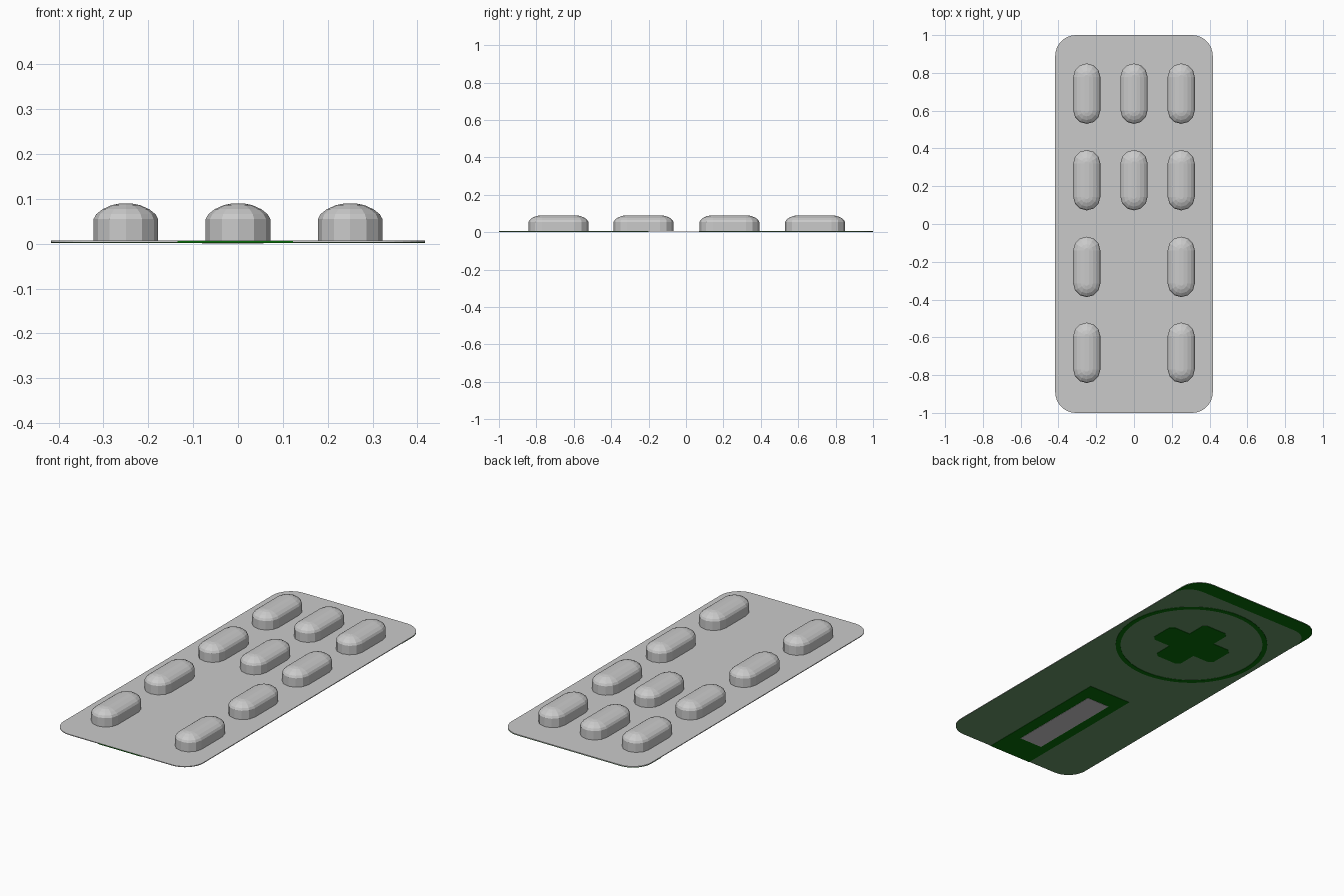
import bpy, bmesh, math

if "Cube" in bpy.data.objects:
    bpy.data.objects.remove(bpy.data.objects["Cube"])

def mat(name, r, g, b):
    m = bpy.data.materials.new(name)
    m.diffuse_color = (r, g, b, 1)
    m.use_nodes = True
    m.node_tree.nodes["Principled BSDF"].inputs["Base Color"].default_value = m.diffuse_color
    return m

silver = mat("silver_plastic", 0.59, 0.59, 0.59)
pale_green = mat("pale_green_foil", 0.14, 0.30, 0.14)
green = mat("green_print", 0.002, 0.155, 0.002)
label_grey = mat("label_grey", 0.60, 0.58, 0.60)

def finish(bm, name, mats):
    bmesh.ops.recalc_face_normals(bm, faces=bm.faces)
    me = bpy.data.meshes.new(name)
    bm.to_mesh(me)
    bm.free()
    for m in mats:
        me.materials.append(m)
    ob = bpy.data.objects.new(name, me)
    bpy.context.collection.objects.link(ob)
    return ob

def loft(name, rings, mats, under=None):
    """Stack closed rings of points and cap both ends."""
    bm = bmesh.new()
    vs = [[bm.verts.new(p) for p in r] for r in rings]
    n = len(rings[0])
    for a, b in zip(vs, vs[1:]):
        for i in range(n):
            bm.faces.new((a[i], a[(i + 1) % n], b[(i + 1) % n], b[i]))
    bottom = bm.faces.new(vs[0][::-1])
    bm.faces.new(vs[-1])
    if under is not None:
        bottom.material_index = under
    return finish(bm, name, mats)

def prism(name, pts, z0, z1, mats, under=None):
    return loft(name, [[(x, y, z) for x, y in pts] for z in (z0, z1)], mats, under)

def rounded_rect(hx, hy, r, seg, cx=0, cy=0):
    pts = []
    for k, (sx, sy) in enumerate(((1, 1), (-1, 1), (-1, -1), (1, -1))):
        for i in range(seg + 1):
            a = math.pi / 2 * (k + i / seg)
            pts.append((cx + sx * (hx - r) + r * math.cos(a),
                        cy + sy * (hy - r) + r * math.sin(a)))
    return pts

def rect(x0, x1, y0, y1):
    return [(x0, y0), (x1, y0), (x1, y1), (x0, y1)]

# backing sheet: silver above, pale green below
HX, R = 0.417, 0.11
prism("backing_sheet", rounded_rect(HX, 1, R, 8), 0.003, 0.007, [silver, pale_green], 1)

# capsule pockets: stadium rings shrinking into a dome
def stadium(cx, cy, inset, z):
    r, half, pts = 0.072 - inset, 0.088, []
    for end in (0, 1):
        for i in range(7):
            a = math.pi * (end + i / 6)
            pts.append((cx + r * math.cos(a), cy + (half, -half)[end] + r * math.sin(a), z))
    return pts

profile = [(0, 0.005), (0, 0.055), (0.006, 0.066), (0.020, 0.077), (0.040, 0.086), (0.060, 0.090)]
for row, y in enumerate((0.69, 0.232, -0.227, -0.682)):
    for x in (-0.25, 0, 0.25):
        if x == 0 and row > 1:
            continue
        loft("capsule_pocket", [stadium(x, y, i, z) for i, z in profile], [silver])

# printed band and its grey label on the underside
prism("printed_band", rect(-0.135, 0.123, -1.0, -0.20), 0.0012, 0.0032, [green])
prism("band_front_edge", rect(-0.135, 0.123, -1.0005, -0.995), 0.0012, 0.006, [green])
prism("grey_label", rect(-0.08, 0.057, -0.84, -0.30), 0, 0.0014, [label_grey])

# printed end strip with concave inner corners
f, inner = 0.11, 0.915
outer = [p for p in rounded_rect(HX, 1, R, 8) if p[1] > 0.5]
strip = list(outer)
for i in range(9):
    a = math.pi - math.pi / 2 * i / 8
    strip.append((-HX + f + f * math.cos(a), inner - f + f * math.sin(a)))
for i in range(9):
    a = math.pi / 2 - math.pi / 2 * i / 8
    strip.append((HX - f + f * math.cos(a), inner - f + f * math.sin(a)))
prism("printed_end_strip", strip, 0.0012, 0.0032, [green])

# printed cross with clipped corners
CY, L, W, C = 0.46, 0.20, 0.08, 0.02
arm = [(W, W), (L - C, W), (L, W - C), (L, -W + C), (L - C, -W)]
cross = []
for k in range(4):
    c, s = round(math.cos(-k * math.pi / 2)), round(math.sin(-k * math.pi / 2))
    cross += [(x * c - y * s, CY + x * s + y * c) for x, y in arm]
prism("printed_cross", cross, 0.0012, 0.0032, [green])

# printed ring around the cross
bm = bmesh.new()
n = 64
loops = [[bm.verts.new((r * math.cos(2 * math.pi * i / n), CY + r * math.sin(2 * math.pi * i / n), z))
          for i in range(n)]
         for r, z in ((0.39, 0.0012), (0.39, 0.0032), (0.365, 0.0032), (0.365, 0.0012))]
for k in range(4):
    a, b = loops[k], loops[(k + 1) % 4]
    for i in range(n):
        j = (i + 1) % n
        bm.faces.new((a[i], a[j], b[j], b[i]))
finish(bm, "printed_ring", [green])
